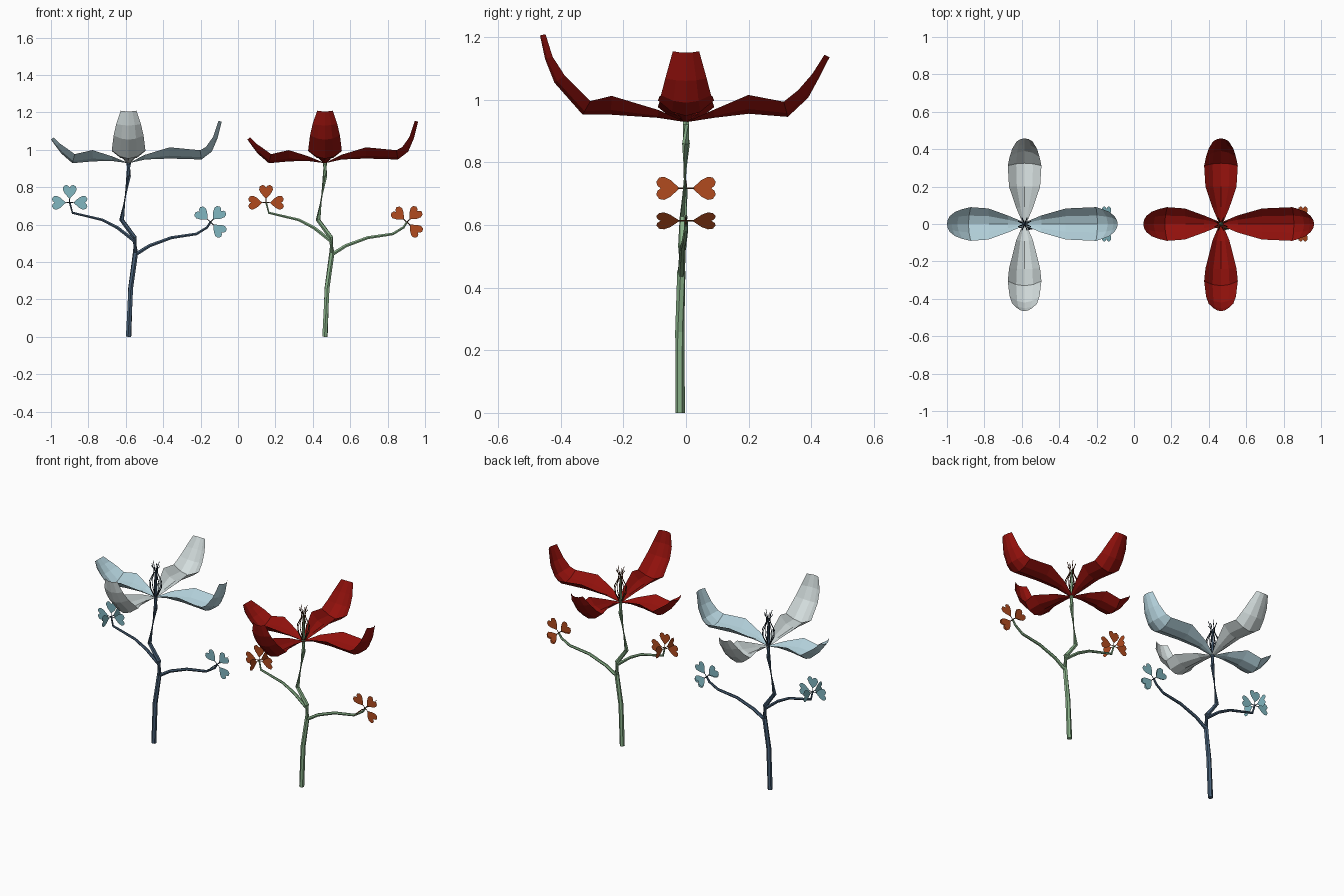
import bpy, math
from mathutils import Vector, Matrix

if "Cube" in bpy.data.objects:
    bpy.data.objects.remove(bpy.data.objects["Cube"])


def material(name, r, g, b):
    m = bpy.data.materials.new(name)
    m.diffuse_color = [(c / 255) ** 2.2 for c in (r, g, b)] + [1]
    m.use_nodes = True
    m.node_tree.nodes["Principled BSDF"].inputs["Base Color"].default_value = m.diffuse_color
    return m


def make(name, verts, faces, mat, dx):
    me = bpy.data.meshes.new(name)
    me.from_pydata([tuple(v) for v in verts], [], faces)
    me.materials.append(mat)
    ob = bpy.data.objects.new(name, me)
    ob.location.x = dx
    bpy.context.collection.objects.link(ob)
    return ob


def tube(name, pts, radii, sides, mat, dx):
    """Flat-sided tapered tube along a path."""
    pts = [Vector(p) for p in pts]
    n = len(pts)
    verts = []
    for i, p in enumerate(pts):
        t = pts[min(i + 1, n - 1)] - pts[max(i - 1, 0)]
        q = t.to_track_quat('Z', 'Y')
        r = radii[0] + (radii[1] - radii[0]) * i / (n - 1)
        for k in range(sides):
            a = 2 * math.pi * k / sides
            verts.append(p + q @ Vector((r * math.cos(a), r * math.sin(a), 0)))
    faces = [(i * sides + k, i * sides + (k + 1) % sides,
              (i + 1) * sides + (k + 1) % sides, (i + 1) * sides + k)
             for i in range(n - 1) for k in range(sides)]
    faces += [tuple(range(sides))[::-1], tuple(range((n - 1) * sides, n * sides))]
    return make(name, verts, faces, mat, dx)


HALF = [.008, .045, .083, .09, .08, .066, .042]
LIFT = [0, .025, .06, .05, .04, .025, .018]


def petal(name, profile, angle, mat, dx):
    """Cupped petal swept along an (out, up) profile, turned about z."""
    rot = Matrix.Rotation(angle, 3, 'Z')
    pts = [Vector(p) for p in profile]
    n, verts = len(pts), []
    for i, p in enumerate(pts):
        t = (pts[min(i + 1, n - 1)] - pts[max(i - 1, 0)]).normalized()
        for v in (-1, -.5, 0, .5, 1):
            h = LIFT[i] * v * v
            verts.append(rot @ Vector((p.x - t.y * h, HALF[i] * v, p.y + t.x * h))
                         + Vector((CX, 0, 0)))
    faces = [(i * 5 + k, (i + 1) * 5 + k, (i + 1) * 5 + k + 1, i * 5 + k + 1)
             for i in range(n - 1) for k in range(4)]
    return make(name, verts, faces, mat, dx)


HEART = [(0, 0), (.03, .027), (.05, .037), (.066, .034), (.075, .02), (.071, .008), (.061, 0)]
OUTLINE = HEART + [(u, -v) for u, v in HEART[-2:0:-1]]


def clover(name, centre, turn, mat, stem_mat, dx):
    """Five heart leaflets: three in the xz plane, two out along +y and -y."""
    c, rot = Vector(centre), Matrix.Rotation(turn, 3, 'Y')
    X, Y, Z = Vector((1, 0, 0)), Vector((0, 1, 0)), Vector((0, 0, 1))
    verts, faces = [], []
    for u, v in ((X, Z), (-X, Z), (Z, X), (Y, Z), (-Y, Z)):
        u, v = rot @ u, rot @ v
        faces.append(tuple(range(len(verts), len(verts) + len(OUTLINE))))
        verts += [c + u * (a + .02) + v * b for a, b in OUTLINE]
        tube(name + "_stalk", [c, c + u * .025], (.003, .002), 4, stem_mat, dx)
    make(name, verts, faces, mat, dx)


CX = -.585
PROFILES = {
    "front": (-90, [(0, .928), (.09, .942), (.24, .952), (.33, .952), (.42, 1.054), (.45, 1.13), (.466, 1.205)]),
    "back": (90, [(0, .928), (.09, .942), (.2, .955), (.325, .945), (.39, 1.006), (.425, 1.07), (.458, 1.135)]),
    "left": (180, [(0, .928), (.09, .94), (.19, .938), (.3, .928), (.36, .98), (.39, 1.02), (.415, 1.055)]),
    "right": (0, [(0, .928), (.09, .948), (.22, .953), (.39, .948), (.445, .99), (.475, 1.06), (.498, 1.15)]),
}


def flower(tag, dx, stem_m, side_m, front_m, leaf_m, dark_m):
    # Main stem and two side branches
    tube(tag + "_stem", [(-.585, -.018, 0), (-.574, -.02, .26), (-.548, -.015, .45), (-.553, -.012, .53),
                         (-.622, -.008, .625), (-.585, 0, .86), (-.585, 0, .932)],
         (.015, .012), 6, stem_m, dx)
    tube(tag + "_right_branch", [(-.548, -.015, .44), (-.473, -.012, .487), (-.356, -.01, .53),
                                 (-.222, -.005, .55), (-.165, 0, .585), (-.147, 0, .613)],
         (.011, .006), 6, stem_m, dx)
    tube(tag + "_left_branch", [(-.55, -.013, .51), (-.644, -.012, .583), (-.725, -.01, .625),
                                (-.885, -.003, .663), (-.9, 0, .72)],
         (.011, .005), 6, stem_m, dx)
    # Clover leaves at the branch ends
    clover(tag + "_left_leaf", (-.9, 0, .717), 0, leaf_m, dark_m, dx)
    clover(tag + "_right_leaf", (-.147, 0, .613), math.radians(43), leaf_m, dark_m, dx)
    # Petals
    for side, (deg, prof) in PROFILES.items():
        m = front_m if side in ("front", "back") else side_m
        petal(f"{tag}_{side}_petal", prof, math.radians(deg), m, dx)
    # Pistil and a cage of bent stamens
    tube(tag + "_pistil", [(CX, 0, .92), (CX, 0, 1.0), (CX, 0, 1.1)], (.012, .004), 6, stem_m, dx)
    for k in range(8):
        a = 2 * math.pi * (k + .5) / 8
        top = 1.13 + .02 * (k % 2)
        path = [(.006, .93), (.034, .99), (.036, 1.03), (.012, 1.08), (.012, 1.11), (.026, top)]
        tube(tag + "_stamen", [(CX + r * math.cos(a), r * math.sin(a), z) for r, z in path],
             (.003, .002), 4, dark_m, dx)


flower("blue", 0, material("slate", 72, 94, 116), material("pale_blue", 176, 206, 216),
       material("pale_grey", 212, 222, 222), material("teal", 128, 182, 192),
       material("dark_slate", 48, 60, 72))
red = material("red", 145, 24, 20)
flower("red", 1.05, material("green", 136, 176, 136), red, red,
       material("orange", 175, 76, 36), material("brown", 90, 50, 30))
